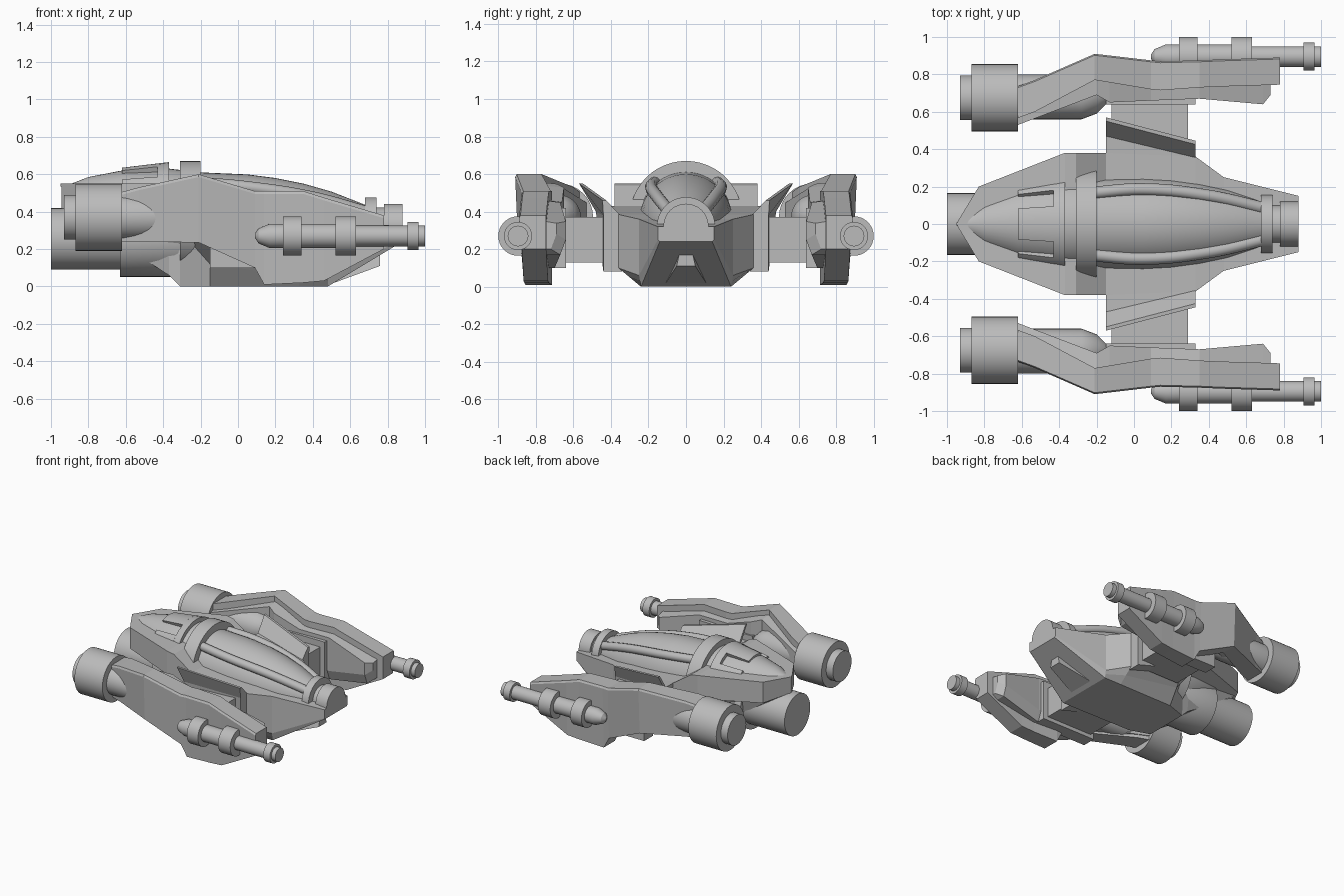
import bpy, bmesh
from math import sin, cos, pi, radians

cube = bpy.data.objects.get("Cube")
if cube:
    bpy.data.objects.remove(cube, do_unlink=True)

hull_grey = bpy.data.materials.new("hull_grey")
hull_grey.use_nodes = True
GREY = (0.5, 0.5, 0.5, 1)
hull_grey.diffuse_color = GREY
hull_grey.node_tree.nodes["Principled BSDF"].inputs["Base Color"].default_value = GREY


def loft(name, sections, mirror=False, smooth=None):
    """Skin closed cross-sections, cap both ends, optionally mirror across y."""
    bm = bmesh.new()
    rings = [[bm.verts.new(p) for p in s] for s in sections]
    n = len(rings[0])
    for a, b in zip(rings, rings[1:]):
        for i in range(n):
            j = (i + 1) % n
            bm.faces.new((a[i], a[j], b[j], b[i]))
    bm.faces.new(rings[0])
    bm.faces.new(rings[-1][::-1])
    bmesh.ops.recalc_face_normals(bm, faces=bm.faces[:])
    mesh = bpy.data.meshes.new(name)
    bm.to_mesh(mesh)
    bm.free()
    mesh.materials.append(hull_grey)
    ob = bpy.data.objects.new(name, mesh)
    bpy.context.collection.objects.link(ob)
    if mirror:
        mod = ob.modifiers.new("Mirror", "MIRROR")
        mod.use_axis = (False, True, False)
    if smooth:
        bpy.ops.object.select_all(action="DESELECT")
        ob.select_set(True)
        bpy.context.view_layer.objects.active = ob
        bpy.ops.object.shade_smooth_by_angle(angle=radians(smooth))
    return ob


def arc(x, r, cy, cz, segs, start=0, sweep=2 * pi):
    return [(x, cy + r * sin(start + sweep * i / segs), cz + r * cos(start + sweep * i / segs))
            for i in range(segs)]


def lathe(name, profile, cy, cz, mirror=False, segs=32):
    """Round part along x from (x, radius) pairs."""
    return loft(name, [arc(x, r, cy, cz, segs) for x, r in profile], mirror, 32)


def box(name, x0, x1, y0, y1, z0, z1, mirror=True):
    return loft(name, [[(x, y0, z0), (x, y1, z0), (x, y1, z1), (x, y0, z1)]
                       for x in (x0, x1)], mirror)


def hull_section(x, ym, zt, z2, yi, zi, yb, zb):
    half = [(ym, zt), (ym, z2), (yi, zi), (yb, zb)]
    return [(x, y, z) for y, z in half] + [(x, -y, z) for y, z in half[::-1]]


# Central hull: x, side half width, top, side bottom, underside step, keel
loft("central_hull", [hull_section(*s) for s in (
    (-.945, .01, .55, .42, .008, .42, .005, .42),
    (-.83, .20, .55, .38, .16, .37, .12, .36),
    (-.37, .38, .55, .36, .20, .31, .17, .06),
    (-.31, .38, .54, .34, .20, .30, .18, .00),
    (-.15, .38, .43, .24, .31, .12, .235, .00),
    (.33, .36, .385, .10, .30, .05, .24, .00),
    (.48, .25, .36, .06, .245, .03, .24, .00),
    (.88, .15, .32, .25, .145, .245, .14, .24))])

# Chin wedge under the nose
loft("chin_wedge", [[(x, -w, z), (x, w, z), (x, t, z + .09), (x, -t, z + .09)]
                    for x, w, t, z in ((.46, .12, .09, .0), (.76, .05, .03, .11))])

# Slanted fins beside the hull
loft("side_fin", [
    [(-.15, .36, .43), (-.15, .47, .43), (-.15, .55, .55), (-.15, .57, .55), (-.15, .48, .40),
     (-.15, .44, .22), (-.15, .36, .22)],
    [(.33, .34, .38), (.33, .355, .385), (.33, .425, .46), (.33, .445, .46), (.33, .44, .38),
     (.33, .44, .08), (.33, .34, .08)]],
    mirror=True)

# Connectors carrying the outer pods
box("pod_connector", -.12, .29, .35, .75, .13, .37)
box("connector_mount", -.15, .33, .64, .75, .10, .42)

# Outer pods: x, outer y, inner y, top z, bottom z
outer = ((-.64, .73, .56, .50, .24), (-.53, .77, .60, .53, .24),
         (-.21, .91, .77, .60, .235), (.09, .875, .72, .51, .10),
         (.14, .87, .715, .51, .01), (.35, .875, .73, .51, .02),
         (.46, .88, .735, .475, .03), (.78, .89, .745, .38, .20))
loft("pod_shell", [[(x, yo - .015, zb), (x, yo, zt - .015), (x, yo - .008, zt),
                    (x, yi, zt), (x, yi, zb)] for x, yo, yi, zt, zb in outer], mirror=True)

# Inner pod layer, a ledge just below the pod's top
inner = ((-.62, .60, .53, .46, .27), (-.2, .80, .69, .56, .25), (-.13, .78, .65, .54, .22),
         (.09, .76, .66, .465, .15), (.35, .75, .67, .46, .10),
         (.69, .76, .64, .36, .17), (.73, .76, .69, .35, .20))
loft("pod_inner_layer", [[(x, yo, zb), (x, yi + .03, zb), (x, yi, zb + .08),
                          (x, yi, zt - .012), (x, yo, zt)]
                         for x, yo, yi, zt, zb in inner], mirror=True)

# Pod engines and their feed tubes
lathe("pod_engine", ((-.93, .12), (-.87, .12), (-.87, .18), (-.62, .18)), .675, .37, True)
lathe("pod_engine_tube", ((-.65, .12), (-.28, .12), (-.20, .09), (-.15, .04)), .68, .37, True)

# Guns with collars
lathe("gun", ((.09, .01), (.11, .04), (.17, .065), (.24, .065), (.24, .105), (.34, .105),
              (.34, .065), (.52, .065), (.52, .105), (.63, .105), (.63, .055), (.905, .055),
              (.905, .075), (.965, .075), (.965, .055), (1, .055)), .895, .27, True)

# Main thruster below the tail
lathe("main_thruster", ((-1, .165), (-.63, .165), (-.63, .205), (-.32, .205), (-.26, .18),
                        (-.235, .12)), 0, .255)

# Tail cone and canopy follow a drooping centre line: x, radius, centre z
fuselage = ((-.95, .005, .545), (-.89, .06, .49), (-.80, .13, .455), (-.62, .205, .415),
            (-.37, .25, .38), (-.2, .245, .365), (.05, .247, .352), (.2, .238, .342),
            (.35, .217, .333), (.5, .183, .324), (.6, .15, .318), (.72, .108, .312))
loft("canopy", [arc(x, r, 0, z, 48) for x, r, z in fuselage], smooth=30)

# Ring at the canopy's rear
lathe("canopy_ring", ((-.31, .30), (-.2, .30)), 0, .37, segs=48)

# Half-round nose cap resting on the hull
nose = ((.68, .155), (.74, .155), (.74, .10), (.78, .10), (.78, .12), (.88, .12))
loft("nose_cap", [arc(x, r, 0, .322, 25, -pi / 2, pi * 25 / 24)
                  + [(x, r, .28), (x, -r, .28)] for x, r in nose], smooth=32)


# Slotted band on the tail cone
def sector(x, a0, a1, steps=16):
    t = (x + .62) / .25
    r, cz = .232 + .043 * t, .403 - .013 * t
    start, sweep = radians(a0), radians(a1 - a0) * (steps + 1) / steps
    return (arc(x, r, 0, cz, steps + 1, start, sweep)
            + arc(x, r - .05, 0, cz, steps + 1, start, sweep)[::-1])


for name, x0, x1, a0, a1, mirrored in (("band_front", -.43, -.37, -90, 90, False),
                                       ("band_centre", -.62, -.43, -21, 21, False),
                                       ("band_side", -.62, -.43, 43, 90, True)):
    loft(name, [sector(x, a0, a1) for x in (x0, x1)], mirrored, 30)

# Canopy rails as swept curves
for side, label in ((1, "back"), (-1, "front")):
    curve = bpy.data.curves.new("canopy_rail_" + label, "CURVE")
    curve.dimensions = "3D"
    curve.bevel_depth = .033
    curve.use_fill_caps = True
    curve.materials.append(hull_grey)
    spline = curve.splines.new("BEZIER")
    path = ((-.24, .165, .555), (.05, .185, .53), (.4, .15, .475), (.71, .08, .39))
    spline.bezier_points.add(len(path) - 1)
    for point, (x, y, z) in zip(spline.bezier_points, path):
        point.co = (x, side * y, z)
        point.handle_left_type = point.handle_right_type = "AUTO"
    rail = bpy.data.objects.new("canopy_rail_" + label, curve)
    bpy.context.collection.objects.link(rail)
